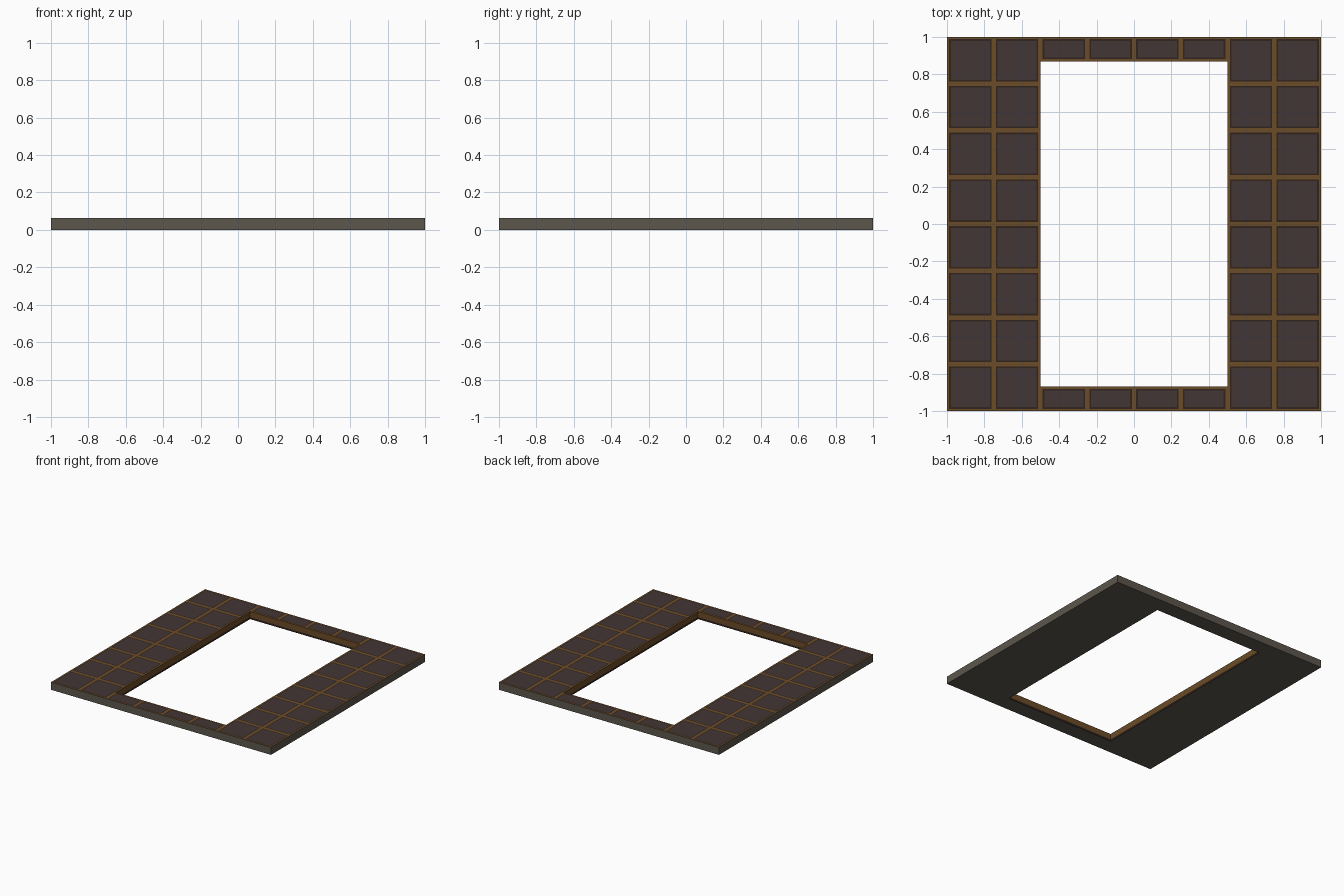
import bpy, bmesh

if "Cube" in bpy.data.objects:
    bpy.data.objects.remove(bpy.data.objects["Cube"])

T = 0.0625          # slab thickness
HX, HY = 0.5, 0.87  # half size of the opening


def mat(name, rgb):
    m = bpy.data.materials.new(name)
    lin = [(c / 255 / 12.92) if c / 255 <= 0.04045 else ((c / 255 + 0.055) / 1.055) ** 2.4 for c in rgb]
    m.diffuse_color = (*lin, 1)
    m.use_nodes = True
    m.node_tree.nodes["Principled BSDF"].inputs["Base Color"].default_value = m.diffuse_color
    return m


stone = mat("grey stone", (92, 87, 77))
gold = mat("bronze grout", (108, 76, 40))
dark = mat("dark brown edge", (50, 36, 28))
tile = mat("plum tile", (66, 54, 54))


def finish(name, bm, mats):
    me = bpy.data.meshes.new(name)
    for m in mats:
        me.materials.append(m)
    bm.to_mesh(me)
    bm.free()
    ob = bpy.data.objects.new(name, me)
    bpy.context.collection.objects.link(ob)
    return ob


def quad(bm, pts, mi=0):
    f = bm.faces.new([bm.verts.new(p) for p in pts])
    f.material_index = mi
    return f


def flat_rect(x0, x1, y0, y1, inset):
    return [(x0 + inset, y0 + inset, T), (x1 - inset, y0 + inset, T),
            (x1 - inset, y1 - inset, T), (x0 + inset, y1 - inset, T)]


# Tiled top: each cell has a grout rim, a dark rim and the tile itself
bm = bmesh.new()
cells = []
for i in range(8):
    x0, x1 = -1 + i * 0.25, -0.75 + i * 0.25
    if 2 <= i < 6:
        cells += [(x0, x1, -1, -HY), (x0, x1, HY, 1)]
    else:
        cells += [(x0, x1, -1 + j * 0.25, -0.75 + j * 0.25) for j in range(8)]
for cell in cells:
    rects = [flat_rect(*cell, w) for w in (0, 0.012, 0.021)]
    for mi in (0, 1):
        a, b = rects[mi], rects[mi + 1]
        for k in range(4):
            n = (k + 1) % 4
            quad(bm, [a[k], a[n], b[n], b[k]], mi)
    quad(bm, rects[2], 2)
finish("tiled_top", bm, [gold, dark, tile])


def ring(bm, hx, hy, z0, z1, inward, mi=0):
    c = [(-hx, -hy), (hx, -hy), (hx, hy), (-hx, hy)]
    for k in range(4):
        p, q = c[k], c[(k + 1) % 4]
        if inward:
            p, q = q, p
        quad(bm, [(*p, z0), (*q, z0), (*q, z1), (*p, z1)], mi)


# Stone outer walls and underside
bm = bmesh.new()
ring(bm, 1, 1, 0, T, False)
for a, b, c, d in ((-1, -HX, -1, 1), (HX, 1, -1, 1), (-HX, HX, -1, -HY), (-HX, HX, HY, 1)):
    quad(bm, [(a, c, 0), (a, d, 0), (b, d, 0), (b, c, 0)])
finish("stone_base", bm, [stone])

# Banded lining of the opening
bm = bmesh.new()
for z0, z1, mi in ((0, 0.016, 1), (0.016, T, 0)):
    ring(bm, HX, HY, z0, z1, True, mi)
finish("opening_lining", bm, [gold, dark])
